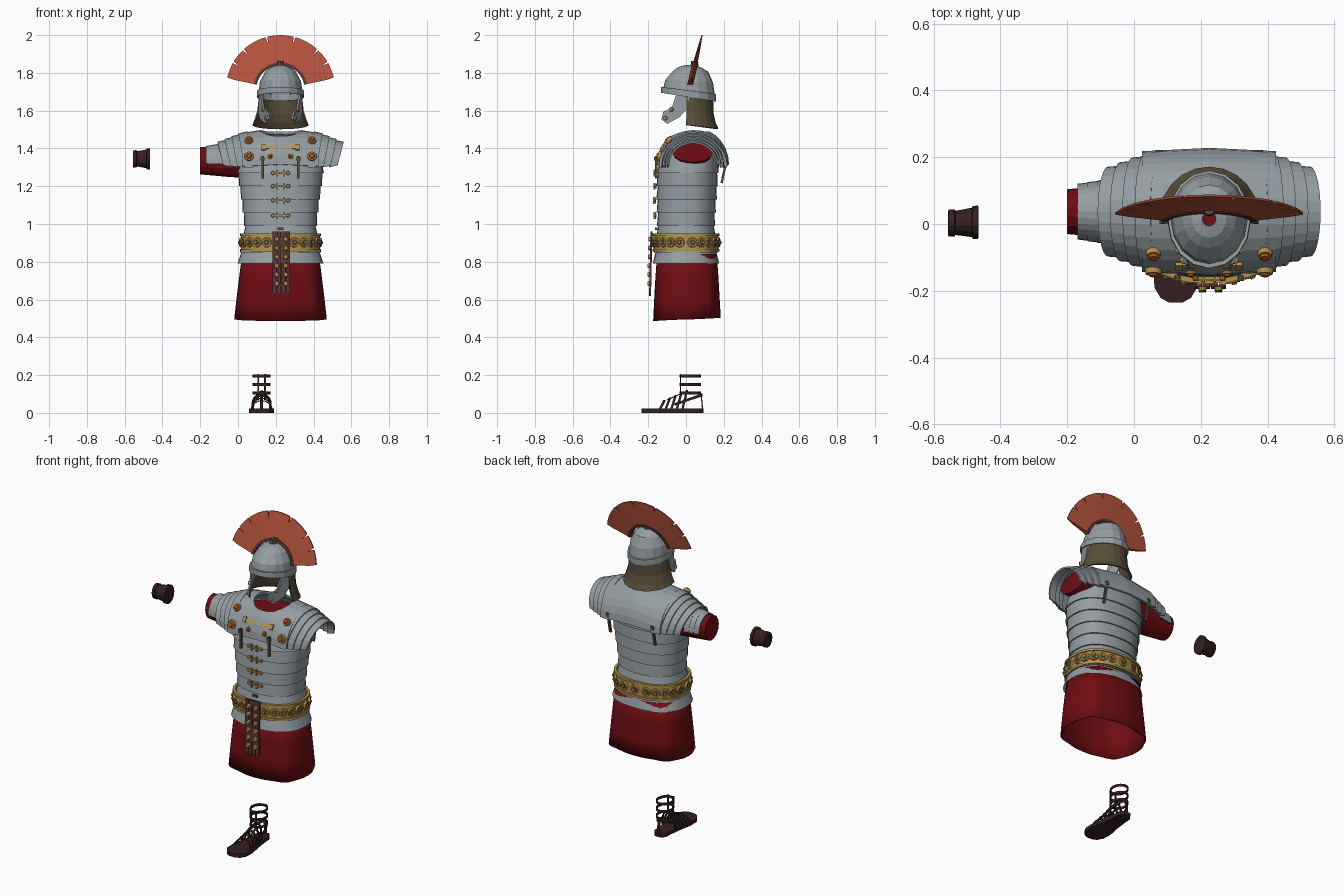
import bpy, bmesh
from math import sin, cos, pi, radians, copysign
from mathutils import Vector, Matrix

if "Cube" in bpy.data.objects:
    bpy.data.objects.remove(bpy.data.objects["Cube"])

CX = 0.225  # body centre line


def material(name, *rgb):
    m = bpy.data.materials.new(name)
    m.use_nodes = True
    m.diffuse_color = (*rgb, 1)
    m.node_tree.nodes["Principled BSDF"].inputs["Base Color"].default_value = (*rgb, 1)
    return m


STEEL = material("steel", .30, .34, .36)
CREST = material("crest orange red", .46, .085, .045)
RED = material("cloth red", .16, .004, .006)
GOLD = material("gold", .46, .29, .07)
LEATHER = material("dark leather", .035, .014, .015)
APRON = material("apron leather", .10, .035, .03)
BRONZE = material("dull bronze", .10, .075, .04)
ORANGE = material("enamel orange", .58, .08, .01)


def finish(name, bm, mat, thick=0, smooth=False):
    bmesh.ops.recalc_face_normals(bm, faces=bm.faces)
    me = bpy.data.meshes.new(name)
    bm.to_mesh(me)
    bm.free()
    me.materials.append(mat)
    ob = bpy.data.objects.new(name, me)
    bpy.context.collection.objects.link(ob)
    bpy.context.view_layer.objects.active = ob
    if thick:
        mod = ob.modifiers.new("thickness", "SOLIDIFY")
        mod.thickness, mod.offset = thick, 0
    if smooth:
        bpy.ops.object.select_all(action="DESELECT")
        ob.select_set(True)
        bpy.ops.object.shade_smooth_by_angle(angle=radians(25))
    return ob


def skin(bm, rings, closed=True, caps=False):
    vs = [[bm.verts.new(p) for p in r] for r in rings]
    n = len(vs[0])
    for a, b in zip(vs, vs[1:]):
        for i in range(n if closed else n - 1):
            j = (i + 1) % n
            bm.faces.new((a[i], a[j], b[j], b[i]))
    if caps:
        bm.faces.new(vs[0])
        bm.faces.new(vs[-1])


def loft(name, rings, mat, closed=True, caps=False, thick=0, smooth=False):
    bm = bmesh.new()
    skin(bm, rings, closed, caps)
    return finish(name, bm, mat, thick, smooth)


def oval(a, z, hw, cy, hd, n=2.0, cx=CX):
    c, s = cos(a), sin(a)
    return Vector((cx + hw * copysign(abs(c) ** (2 / n), c),
                   cy + hd * copysign(abs(s) ** (2 / n), s), z))


def ring(z, hw, cy, hd, n=2.0, seg=32, cx=CX):
    return [oval(2 * pi * i / seg, z, hw, cy, hd, n, cx) for i in range(seg)]


def tube_x(name, stations, mat, caps=True, seg=14):
    # stations: x, centre y, centre z, y radius, z radius
    return loft(name, [[(x, y + ry * cos(2 * pi * i / seg), z + rz * sin(2 * pi * i / seg))
                        for i in range(seg)] for x, y, z, ry, rz in stations], mat, caps=caps)


def box(bm, loc, size, rot=None):
    m = Matrix.Translation(loc) @ (rot or Matrix()) @ Matrix.Diagonal((*size, 1))
    bmesh.ops.create_cube(bm, size=1, matrix=m)


def stud(bm, loc, normal, r, h=.012, top=.75, seg=10):
    q = Vector(normal).to_track_quat("Z", "Y").to_matrix().to_4x4()
    bmesh.ops.create_cone(bm, cap_ends=True, segments=seg, radius1=r, radius2=r * top,
                          depth=h, matrix=Matrix.Translation(loc) @ q)


def extrude(name, pts, offset, mat):
    a = [Vector(p) for p in pts]
    return loft(name, [a, [p + Vector(offset) for p in a]], mat, caps=True)


# Cuirass: overlapping horizontal bands, each flaring a little at its lower edge
shape = [(1.42, .2, -.11, .17), (1.27, .222, -.148, .165), (1.12, .2, -.15, .155), (1.0, .184, -.145, .145),
         (.9, .196, -.155, .155), (.79, .22, -.168, .168)]


def body(z, grow=0):
    for (z1, *a), (z0, *b) in zip(shape, shape[1:]):
        if z >= z0 - 1e-6:
            t = (z1 - z) / (z1 - z0)
            w, f, k = (p + (q - p) * t for p, q in zip(a, b))
            return w + grow, (f + k) / 2, (k - f) / 2 + grow


bands = [1.42, 1.27, 1.2, 1.13, 1.06, .99, .92, .85, .79]
rings = []
for top, low in zip(bands, bands[1:]):
    rings += [ring(top, *body(top), 2.4), ring(low, *body(low, .008), 2.4)]
loft("cuirass", rings, STEEL, smooth=True)

# Tunic: neck panel and open skirt with shallow folds
loft("tunic_neck", [ring(1.34, .17, .03, .12), ring(1.425, .17, .03, .12)], RED, caps=True)
skirt = []
for z, w, d in ((.84, .2, .155), (.72, .214, .162), (.6, .227, .167), (.495, .237, .171)):
    r = ring(z, w, .005, d, 2.8, 48)
    for i, p in enumerate(r):
        fold = .005 * cos(i * pi / 3) * (.84 - z) / .35
        p.x += fold * cos(i * pi / 24)
        p.y += fold * sin(i * pi / 24)
        p.z += .008 * sin(i * pi / 24) * (z < .5)
    skirt.append(r)
loft("tunic_skirt", skirt, RED, thick=.006, smooth=True)


# Shoulder plates: arches across the body
def arch(x, hd, zt, zb, cy=.037, lean=0, seg=14):
    return [Vector((x + lean * (1 - sin(pi * i / seg)), cy - hd * cos(pi * i / seg),
                    zb + (zt - zb) * sin(pi * i / seg))) for i in range(seg + 1)]


yoke = loft("shoulder_yoke", [arch(CX + dx, .185 - .05 * abs(dx), 1.507 - .15 * abs(dx), 1.315 - .05 * abs(dx))
                              for dx in (-.2, -.13, -.06, 0, .06, .13, .2)], STEEL, closed=False, thick=.012)
cutter = loft("neck_cutter", [ring(1.35, .11, .02, .105, seg=20), ring(1.6, .11, .02, .105, seg=20)], STEEL, caps=True)
cutter.hide_render = True
cut = yoke.modifiers.new("neck", "BOOLEAN")
cut.operation, cut.object, cut.solver = "DIFFERENCE", cutter, "EXACT"
bpy.context.view_layer.objects.active = yoke
for mod in list(yoke.modifiers):
    bpy.ops.object.modifier_apply(modifier=mod.name)
bpy.data.objects.remove(cutter)

for s, side in ((-1, "right"), (1, "left")):
    for k in range(4):
        a, b = .175 + .037 * k, .222 + .037 * k
        loft(f"{side}_shoulder_plate_{k + 1}",
             [arch(CX + s * a, .176 - .014 * k, 1.486 - .015 * k, 1.3, lean=-.03 * s),
              arch(CX + s * b, .172 - .014 * k, 1.476 - .015 * k, 1.3 + .004 * k, lean=-.03 * s)],
             STEEL, closed=False, thick=.009)
for k in range(3):
    x = -.075 - .03 * k
    loft(f"right_arm_band_{k + 1}", [arch(x, .094 - .005 * k, 1.425 - .005 * k, 1.315),
                                     arch(x - .034, .09 - .005 * k, 1.42 - .005 * k, 1.32)],
         STEEL, closed=False, thick=.007)
tube_x("right_sleeve", [(.06, .037, 1.33, .09, .09), (-.06, .037, 1.33, .08, .082),
                        (-.2, .037, 1.335, .067, .074)], RED)
tube_x("left_sleeve", [(.38, .035, 1.375, .1, .075), (.465, .035, 1.385, .11, .058)], RED)

# Bracer: tapered tube with raised bands
tube_x("right_bracer", [(x, .004 + .03 * (x + .51), 1.345, r, r * 1.15) for x, r in
                        ((-.465, .043), (-.467, .05), (-.483, .049), (-.485, .044), (-.535, .036),
                         (-.537, .041), (-.555, .04), (-.557, .034))], LEATHER)


# Breast ornaments and fastenings
def yoke_y(z):
    return .037 - .18 * (1 - ((z - 1.31) / .18) ** 2) ** .5


rims, gems = bmesh.new(), bmesh.new()
for s in (-1, 1):
    for dx, z, r in ((.167, 1.44, .023), (.167, 1.358, .026), (.054, 1.358, .016)):
        n = Vector((0, -1, .9 if z > 1.4 else .25)).normalized()
        p = Vector((CX + s * dx, yoke_y(z), z))
        stud(rims, p + n * .006, n, r, .016, .9, 12)
        stud(gems, p + n * .015, n, r * .75, .012, .6, 12)
finish("rosette_rims", rims, GOLD)
finish("rosette_centres", gems, ORANGE)

clasps = bmesh.new()
tilt = Matrix.Rotation(radians(-30), 4, "X")
box(clasps, (CX, yoke_y(1.405) - .008, 1.405), (.2, .012, .018), tilt)
for s in (-1, 1):
    box(clasps, (CX + s * .09, yoke_y(1.405) - .01, 1.405), (.02, .016, .032), tilt)
for z in (1.27, 1.2, 1.125, 1.045):
    w, cy, hd = body(z)
    y = cy - hd - .014
    box(clasps, (CX, y, z), (.085, .01, .009))
    for s in (-1, 1):
        box(clasps, (CX + s * .017, y - .004, z), (.008, .012, .036))
        stud(clasps, (CX + s * .04, y, z), (0, -1, 0), .011)
finish("front_clasps", clasps, GOLD)

straps = bmesh.new()
for s in (-1, 1):
    box(straps, (CX + s * .095, -.158, 1.3), (.013, .012, .12))
    box(straps, (CX + s * .095, -.163, 1.345), (.02, .014, .02))
    box(straps, (CX + s * .15, .202, 1.28), (.014, .012, .13), Matrix.Rotation(radians(-12), 4, "X"))
    box(straps, (CX + s * .15, .215, 1.33), (.022, .014, .022))
box(straps, (CX, -.158, .975), (.03, .012, .012))
finish("hanging_straps", straps, BRONZE)

# Belt with rims and round bosses
loft("belt", [ring(z, .2 + g, 0, .163 + g, 2.4) for z, g in
              ((.855, 0), (.855, .015), (.868, .015), (.868, .009), (.937, .009), (.937, .015), (.95, .015), (.95, 0))],
     GOLD, smooth=True)
outer, inner = bmesh.new(), bmesh.new()
for i in range(22):
    a = 2 * pi * (i + .5) / 22
    args = (.9025, .21, 0, .173, 2.4)
    d = oval(a + .03, *args) - oval(a - .03, *args)
    n = Vector((d.y, -d.x, 0)).normalized()
    p = oval(a, *args)
    stud(outer, p + n * .002, n, .027, .012, .9, 12)
    stud(inner, p + n * .008, n, .018, .003, 1, 10)
    stud(outer, p + n * .01, n, .011, .01, .6, 8)
finish("belt_bosses", outer, GOLD)
finish("belt_boss_recesses", inner, BRONZE)

# Apron: strips with pointed ends and rows of studs
studs = bmesh.new()
for k in range(4):
    x0, x1 = .182 + .024 * k, .204 + .024 * k
    extrude(f"apron_strip_{k + 1}", [(x0, -.188, .96), (x1, -.188, .96), (x1, -.195, .64),
                                     ((x0 + x1) / 2, -.195, .62), (x0, -.195, .64)], (0, .01, 0), APRON)
box(studs, (CX + .004, -.186, .675), (.09, .006, .008))
for z in (.92, .873, .826, .779, .732, .685):
    for dx in (-.024, .024):
        stud(studs, (CX + .004 + dx, -.193 - (.96 - z) * .02, z), (0, -1, 0), .014)
finish("apron_studs", studs, GOLD)

# Helmet bowl with a brim sloping down to the back
bowl = []
for z, w, f, b, slope in ((1.672, .122, -.13, .155, .16), (1.705, .121, -.13, .157, .13), (1.705, .113, -.118, .15, .13),
                          (1.755, .106, -.107, .14, .05), (1.805, .078, -.07, .115, 0),
                          (1.828, .05, -.04, .075, 0), (1.838, .02, -.005, .035, 0)):
    r = ring(z, w, (f + b) / 2, (b - f) / 2, 2, 16)
    for p in r:
        p.z -= slope * (p.y - .012)
    bowl.append(r)
loft("helmet_bowl", bowl, STEEL, thick=.006)
guard = []
for z, w, b in ((1.672, .112, .14), (1.6, .12, .143), (1.555, .134, .153), (1.525, .146, .168)):
    arc = [oval(radians(-8 + 196 * i / 12), z, w, .02, b - .02) for i in range(13)]
    for p in arc:
        p.z -= max(p.y, 0) * .13
    guard.append(arc)
loft("neck_guard", guard, BRONZE, closed=False, thick=.008)

# Cheek guards
cheek = [(-.05, 1.69), (.02, 1.685), (.01, 1.615), (-.035, 1.565), (-.1, 1.53), (-.13, 1.555), (-.12, 1.595), (-.075, 1.615)]
dots = bmesh.new()
for s, side in ((-1, "right"), (1, "left")):
    def cheek_x(y):
        return CX + s * (.108 + .5 * min(0, y + .03))
    extrude(f"{side}_cheek_guard", [(cheek_x(y), y, z) for y, z in cheek], (s * .009, 0, 0), STEEL)
    for y, z in ((-.08, 1.607), (-.11, 1.56)):
        stud(dots, (cheek_x(y) + s * .011, y, z), (s, -.5, 0), .013)
finish("cheek_studs", dots, GOLD)


# Crest: a tilted fan of blades with slits at the rim
def crest_point(r, deg, t):
    z = 1.711 + r * sin(radians(deg))
    return CX + r * cos(radians(deg)), .02 + (z - 1.73) * .24 + t, z


fan = bmesh.new()
edges = [12, 30, 47, 75, 105, 133, 150, 168]
for a0, a1 in zip(edges, edges[1:]):
    blade = []
    for i in range(6):
        a = a0 + (a1 - a0) * i / 5
        tip = a + (1 if i == 0 else -1 if i == 5 else 0)
        blade.append([crest_point(r, d, t) for r, d, t in
                      ((.135, a, -.013), (.25, a, -.006), (.289, tip, -.003),
                       (.289, tip, .003), (.25, a, .006), (.135, a, .013))])
    skin(fan, blade, caps=True)
finish("crest_fan", fan, CREST)
loft("crest_holder", [[crest_point(r, 12 + 13 * i, t) for r, t in ((.129, -.016), (.145, -.016), (.145, .016), (.129, .016))]
                      for i in range(13)], APRON, caps=True)
knob = bmesh.new()
stud(knob, (CX, .045, 1.845), (0, 0, 1), .022, .035, .8)
finish("crest_knob", knob, BRONZE)

# Sandal: sole, foot straps, ankle bands and uprights
FX = .125
half = [(-.235, .02), (-.222, .045), (-.19, .064), (-.13, .066), (-.06, .052), (.02, .042), (.07, .038), (.093, .02)]
sole = [(FX + w, y, 0) for y, w in half] + [(FX - w, y, 0) for y, w in reversed(half)]
extrude("sandal_sole", sole, (0, 0, .022), LEATHER)


def strap(bm, pts, width):
    w = Vector(width)
    skin(bm, [[Vector(p) - w, Vector(p) + w] for p in pts], closed=False)


bands = bmesh.new()
for k in range(5):
    y, h, w = -.14 + .03 * k, .05 + .013 * k, .056 - .003 * k
    strap(bands, [(FX + w * cos(pi * i / 8), y + .025 * sin(pi * i / 8), .015 + h * sin(pi * i / 8))
                  for i in range(9)], (0, .006, 0))
for z in (.195, .15, .105):
    strap(bands, [oval(2 * pi * i / 14, z, .045, .022, .055, cx=FX) for i in range(15)], (0, 0, .007))
strap(bands, [(FX + .05 * cos(pi * i / 10), -.06 + .145 * sin(pi * i / 10), .045 + .05 * sin(pi * i / 10))
              for i in range(11)], (0, 0, .007))
for x in (-.018, .018):
    strap(bands, [(FX + x, -.1, .07), (FX + x, -.03, .1), (FX + x, -.03, .205)], (.005, 0, 0))
strap(bands, [(FX, .088, .015), (FX, .08, .1)], (.008, 0, 0))
finish("sandal_straps", bands, LEATHER, thick=.006)
